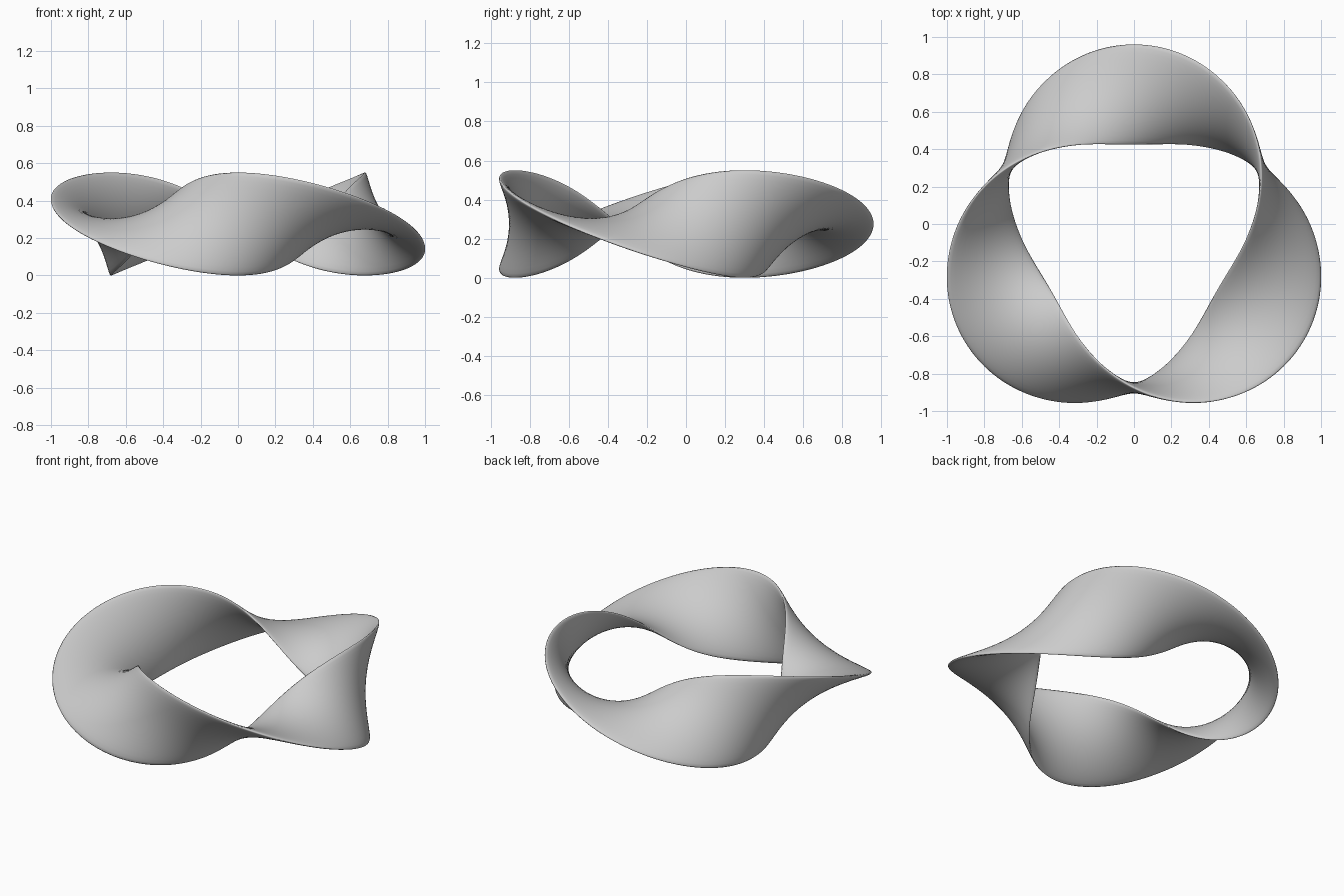
import bpy
import bmesh
from math import cos, sin, pi

# Remove the default cube
cube = bpy.data.objects.get("Cube")
if cube:
    bpy.data.objects.remove(cube, do_unlink=True)

RING_RADIUS = 0.784
HALF_WIDTH = 0.268       # horizontal reach of the band
HALF_HEIGHT = 0.275      # vertical reach of the band
HALF_THICKNESS = 0.03
CENTRE_Y = -0.092
STEPS = 288              # sections around the ring
SIDES = 32               # points on each oval section


def section(theta):
    """Thin oval, upright at the front, turning with the angle."""
    phi = pi / 2 - 1.5 * (theta + pi / 2)
    points = []
    for j in range(SIDES):
        t = 2 * pi * j / SIDES
        u, v = cos(t), HALF_THICKNESS * sin(t)
        r = RING_RADIUS + HALF_WIDTH * u * cos(phi) - v * sin(phi)
        z = HALF_HEIGHT + HALF_HEIGHT * u * sin(phi) + v * cos(phi)
        points.append((r * cos(theta), r * sin(theta) + CENTRE_Y, z))
    return points


# Band with three half twists
bm = bmesh.new()
rings = [[bm.verts.new(p) for p in section(2 * pi * i / STEPS)]
         for i in range(STEPS)]

# The last section meets the first one half a turn round
half = SIDES // 2
rings.append(rings[0][half:] + rings[0][:half])

for a, b in zip(rings, rings[1:]):
    for j in range(SIDES):
        k = (j + 1) % SIDES
        bm.faces.new((a[j], a[k], b[k], b[j])).smooth = True
bmesh.ops.recalc_face_normals(bm, faces=bm.faces)

mesh = bpy.data.meshes.new("twisted_band")
bm.to_mesh(mesh)
bm.free()
band = bpy.data.objects.new("twisted_band", mesh)
bpy.context.collection.objects.link(band)

# Plain grey
grey = bpy.data.materials.new("light_grey")
grey.use_nodes = True
colour = (0.6, 0.6, 0.6, 1)
grey.diffuse_color = colour
for node in grey.node_tree.nodes:
    if node.type == 'BSDF_PRINCIPLED':
        node.inputs["Base Color"].default_value = colour
mesh.materials.append(grey)
